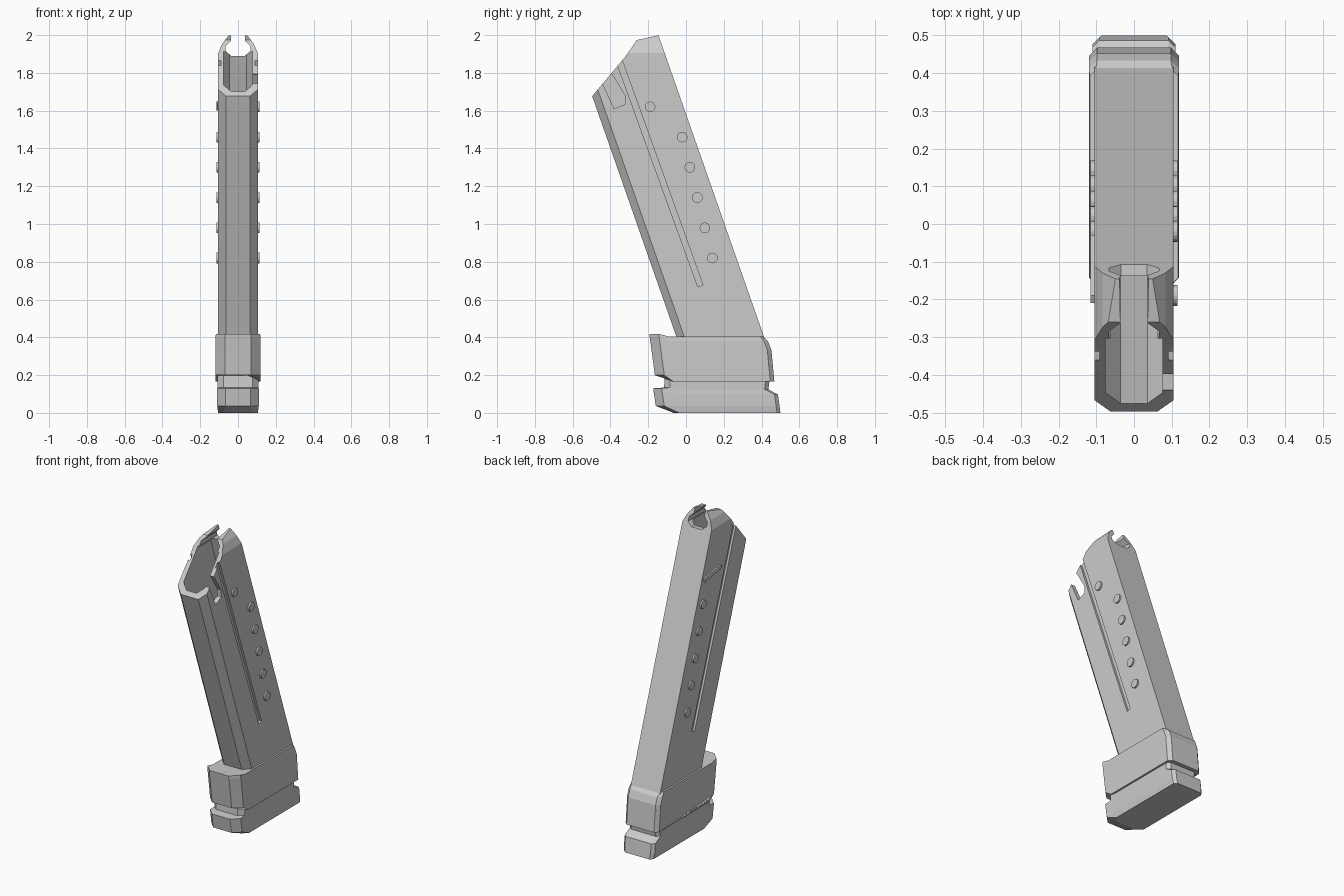
import bpy, bmesh, math

if "Cube" in bpy.data.objects:
    bpy.data.objects.remove(bpy.data.objects["Cube"])

def new_object(name, bm):
    bmesh.ops.recalc_face_normals(bm, faces=bm.faces)
    me = bpy.data.meshes.new(name)
    bm.to_mesh(me)
    bm.free()
    ob = bpy.data.objects.new(name, me)
    bpy.context.collection.objects.link(ob)
    return ob

def loft(name, rings):
    """Closed skin through rings of equal point count."""
    bm = bmesh.new()
    vs = [[bm.verts.new(p) for p in r] for r in rings]
    n = len(vs[0])
    for a, b in zip(vs, vs[1:]):
        for i in range(n):
            j = (i + 1) % n
            bm.faces.new((a[i], a[j], b[j], b[i]))
    bm.faces.new(vs[0][::-1])
    bm.faces.new(vs[-1])
    return new_object(name, bm)

def prism_x(name, pts, x0, x1):
    return loft(name, [[(x, y, z) for y, z in pts] for x in (x0, x1)])

def prism_y(name, pts, y0, y1):
    return loft(name, [[(x, y, z) for x, z in pts] for y in (y0, y1)])

def cut(ob, cutter):
    m = ob.modifiers.new("cut", 'BOOLEAN')
    m.operation = 'DIFFERENCE'
    m.solver = 'EXACT'
    m.object = cutter
    bpy.context.view_layer.objects.active = ob
    bpy.ops.object.modifier_apply(modifier=m.name)
    bpy.data.objects.remove(cutter, do_unlink=True)

def ring(y0, y1, w, cf, cb, zf, zb):
    """Chamfered rectangle, front corners at zf, the rest at zb."""
    half = [(w - cf, y0, zf), (w, y0 + cf, zf), (w, y0 + .1, zb),
            (w, y1 - cb, zb), (w - cb, y1, zb)]
    return half + [(-x, y, z) for x, y, z in reversed(half)]

def tube_section(z, w, s0, s1, cf, cb):
    """Horizontal section of the leaning tube."""
    y = -.057 - .35 * (z - .42)
    half = [(w - cf, y + s0, z), (w, y + s0 + cf, z), (w, y + s1 - cb, z)]
    if cb:
        half.append((w - cb, y + s1, z))
    return half + [(-x, a, b) for x, a, b in reversed(half)]

# Hollow leaning tube
tube = loft("tube", [tube_section(z, .105, 0, .464, .042, 0) for z in (.3, 2.1)])
cut(tube, loft("cavity", [tube_section(z, .076, .03, .434, .04, .03) for z in (.45, 1.912)]))

# Sloping mouth
cut(tube, prism_x("mouth", [(-.8, 1.315), (-.323, 1.884), (-.26, 1.974), (-.14, 2.0),
                            (.2, 2.0), (.2, 2.5), (-.8, 2.5)], -.3, .3))
# Lips folded inward on both sides, and long side grooves
for s in (1, -1):
    cut(tube, prism_y("lip_fold", [(s * x, z) for x, z in (
        (.3, 1.9), (.107, 1.9), (.083, 1.955), (.046, 2.003), (.046, 2.3), (.3, 2.3))], -.7, .3))
    cut(tube, prism_x("groove", [(.063, .667), (.09, .677), (-.386, 2.0), (-.42, 2.0)],
                      s * .091, s * .2))
# Gap between the lips, continuing through the back wall
gap = [(.035, 1.89), (.066, 1.915), (.066, 1.94), (.036, 1.97), (.046, 2.1)]
cut(tube, prism_y("lip_gap", gap + [(-x, z) for x, z in reversed(gap)], -.7, .3))
# Catch notch on the right wall
cut(tube, prism_x("notch", [(-.44, 1.74), (-.38, 1.61), (-.32, 1.635), (-.323, 1.68),
                            (-.39, 1.79), (-.47, 1.85)], .05, .2))

# Round side studs
def stud(name, s, y, z):
    pts = [(y + .028 * math.cos(a), z + .028 * math.sin(a))
           for a in (math.tau * i / 16 for i in range(16))]
    prism_x(name, pts, s * .09, s * .115)

for i in range(5):
    for s, side in ((1, "right"), (-1, "left")):
        stud(f"stud_{side}_{i + 1}", s, .14 - .04 * i, .82 + .16 * i)
stud("stud_right_6", 1, -.19, 1.62)
# The top left one is a stretched bar
prism_x("stud_left_bar", [(-.03, 1.60), (-.03, 1.625), (-.19, 1.65), (-.21, 1.64), (-.19, 1.625)],
        -.09, -.115)

# Sleeve around the foot of the tube
loft("sleeve", [ring(-.165, .468, .12, .05, .022, .2, .165),
                ring(-.183, .452, .12, .05, .022, .335, .335),
                ring(-.192, .434, .12, .05, .022, .4, .38),
                ring(-.194, .408, .117, .05, .015, .418, .405)])

# Floor plate with a necked groove under the sleeve
loft("floor_plate", [ring(-.066, .5, .105, .03, .018, 0, 0),
                     ring(-.16, .495, .11, .045, .018, .037, .037),
                     ring(-.174, .487, .11, .045, .018, .13, .097),
                     ring(-.116, .436, .108, .03, .02, .134, .125),
                     ring(-.112, .446, .108, .03, .02, .21, .2)])
